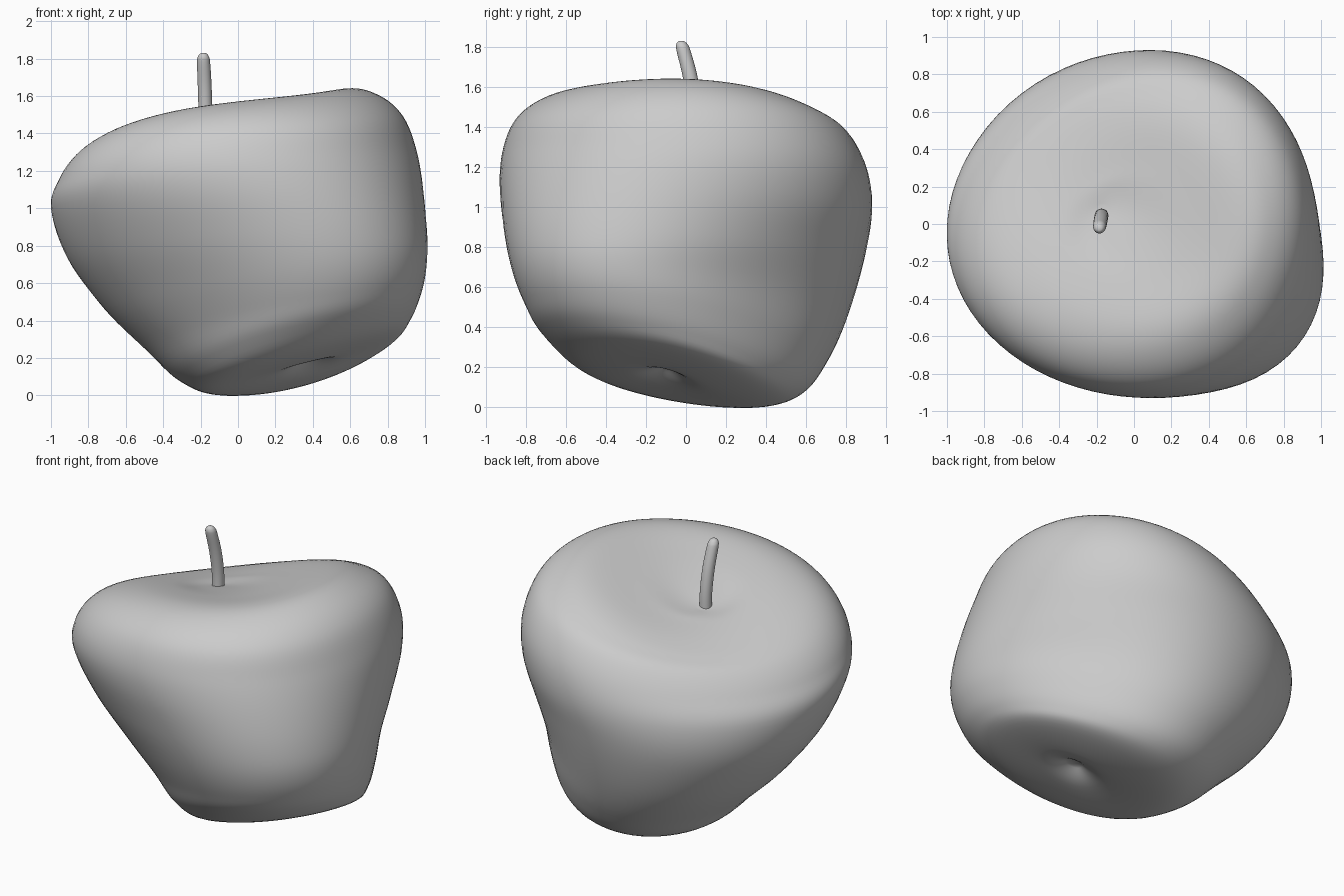
import bpy, math

if "Cube" in bpy.data.objects:
    bpy.data.objects.remove(bpy.data.objects["Cube"])


def spline(a, b, c, d, u):
    return 0.5 * (2*b + (c - a)*u + (2*a - 5*b + 4*c - d)*u*u + (3*b - a - 3*c + d)*u**3)


def refine(rings, steps):
    """Smoothly interpolate extra rings between the key rings."""
    out, n = [], len(rings)
    for i in range(n - 1):
        keys = [rings[max(0, min(n - 1, i + j))] for j in (-1, 0, 1, 2)]
        for s in range(steps):
            out.append([spline(*v, s / steps) for v in zip(*keys)])
    return out + [list(rings[-1])]


def loft(name, rings, segs, steps, lean=0.0):
    """Ring: right x,z / left x,z / back y,z / front y,z / diagonal squash, x shear, diagonal lift."""
    verts, faces = [], []
    rows = refine(rings, steps)
    for rx, rz, lx, lz, by, bz, fy, fz, k, h, m in rows:
        cx, cy, a, b = (rx + lx)/2, (by + fy)/2, (rx - lx)/2, (by - fy)/2
        ex, ey = (rz + lz)/2, (bz + fz)/2
        for j in range(segs):
            t = math.tau * j / segs
            c, s, d = math.cos(t), math.sin(t), math.sin(2*t)
            q = 1 - k * d
            verts.append((cx + a*(q*c + h*s*s), cy + b*(q*s - lean*c*c),
                          (ex + ey)/2 + (ex - ey)/2*math.cos(2*t)
                          + (rz - lz)/2*c + (bz - fz)/2*s + m*d))
    for i in range(len(rows) - 1):
        for j in range(segs):
            j2 = (j + 1) % segs
            faces.append((i*segs + j, i*segs + j2, (i+1)*segs + j2, (i+1)*segs + j))
    # Close both ends with fans
    for row, flip in ((0, True), (len(rows) - 1, False)):
        ring = verts[row*segs:(row + 1)*segs]
        verts.append(tuple(sum(p[i] for p in ring)/segs for i in range(3)))
        for j in range(segs):
            p, q = row*segs + j, row*segs + (j + 1) % segs
            faces.append((q, p, len(verts) - 1) if flip else (p, q, len(verts) - 1))
    mesh = bpy.data.meshes.new(name)
    mesh.from_pydata(verts, [], faces)
    mesh.shade_smooth()
    obj = bpy.data.objects.new(name, mesh)
    bpy.context.collection.objects.link(obj)
    return obj


# Fruit body: tilted rings from the bottom dimple to the top dimple
sides = [
    (.42, .205, .34, .195, -.07, .195, -.13, .205),
    (.56, .20, .20, .11, .08, .10, -.28, .18),
    (.83, .30, -.13, .04, .40, .05, -.56, .24),
    (.92, .40, -.31, .11, .58, .10, -.72, .37),
    (.97, .55, -.48, .27, .70, .27, -.79, .50),
    (.99, .70, -.70, .48, .80, .50, -.85, .67),
    (1.0, .87, -.905, .74, .89, .78, -.90, .88),
    (.99, 1.10, -1.0, 1.0, .93, 1.0, -.93, 1.10),
    (.955, 1.30, -.955, 1.15, .90, 1.19, -.915, 1.28),
    (.88, 1.49, -.865, 1.27, .81, 1.345, -.85, 1.44),
    (.75, 1.605, -.74, 1.345, .69, 1.405, -.72, 1.54),
    (.58, 1.64, -.57, 1.395, .54, 1.435, -.55, 1.575),
    (.30, 1.56, -.40, 1.42, .32, 1.43, -.32, 1.53),
    (.0, 1.46, -.28, 1.41, .20, 1.415, -.10, 1.46),
    (-.14, 1.42, -.20, 1.41, .10, 1.41, .04, 1.42)]
squash = [0, 0, .03, .08, .11, .11, .07, .01, -.03, -.04, -.04, -.03, 0, 0, 0]
shear = [0, 0, 0, 0, .02, .05, .08, .10, .10, .10, .08, .05, .02, 0, 0]
lift = [0, 0, 0, 0, 0, 0, 0, .01, .02, .03, .035, .03, .015, 0, 0]
loft("fruit_body", [(*r, *x) for r, *x in zip(sides, squash, shear, lift)], 80, 6, lean=.06)

# Curved stem with a rounded tip
path = [(-.174, .045, 1.36, .037), (-.174, .042, 1.50, .037), (-.178, .021, 1.65, .037),
        (-.184, -.012, 1.78, .035), (-.185, -.020, 1.812, .029),
        (-.185, -.023, 1.827, .017), (-.185, -.024, 1.831, .004)]
loft("stem", [(x + r, z, x - r, z, y + r, z, y - r, z, 0, 0, 0) for x, y, z, r in path], 24, 4)
